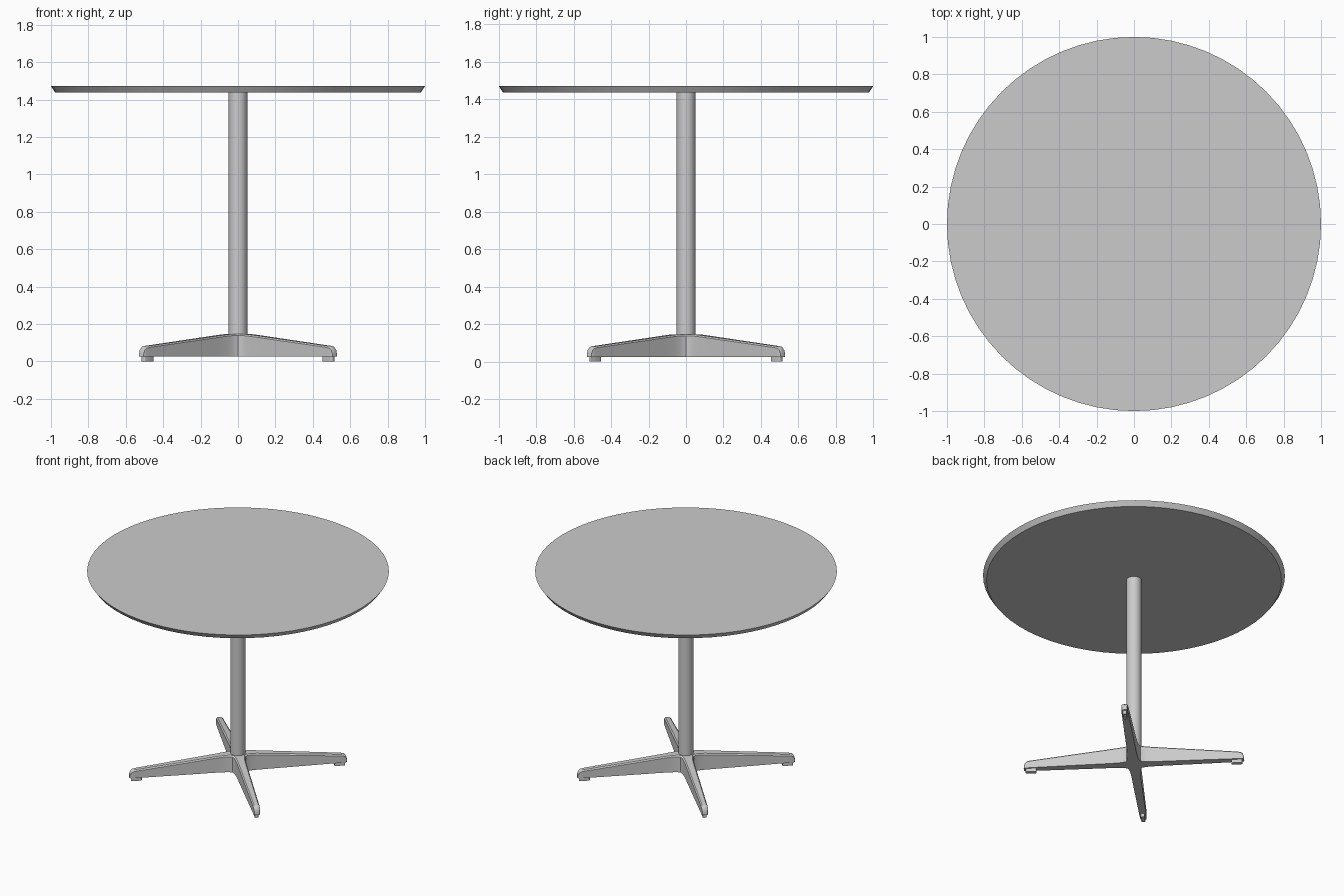
import bpy, bmesh, math
from mathutils import Matrix, Vector

if "Cube" in bpy.data.objects:
    bpy.data.objects.remove(bpy.data.objects["Cube"], do_unlink=True)

GREY = (0.6, 0.6, 0.6, 1)
grey = bpy.data.materials.new("light_grey")
grey.use_nodes = True
grey.diffuse_color = GREY
grey.node_tree.nodes["Principled BSDF"].inputs["Base Color"].default_value = GREY


def finish(bm, name, angle=30):
    bmesh.ops.remove_doubles(bm, verts=bm.verts, dist=0.0005)
    bmesh.ops.recalc_face_normals(bm, faces=bm.faces)
    mesh = bpy.data.meshes.new(name)
    bm.to_mesh(mesh)
    bm.free()
    mesh.materials.append(grey)
    obj = bpy.data.objects.new(name, mesh)
    bpy.context.collection.objects.link(obj)
    bpy.ops.object.select_all(action='DESELECT')
    obj.select_set(True)
    bpy.context.view_layer.objects.active = obj
    bpy.ops.object.shade_smooth_by_angle(angle=math.radians(angle))
    return obj


def lathe(name, bottom_r, top_r, z0, z1, sides):
    bm = bmesh.new()
    bmesh.ops.create_cone(bm, cap_ends=True, segments=sides, radius1=bottom_r,
                          radius2=top_r, depth=z1 - z0,
                          matrix=Matrix.Translation((0, 0, (z0 + z1) / 2)))
    return finish(bm, name)


# Round top with an undercut edge, and the column
lathe("table_top", 0.977, 1.0, 1.437, 1.471, 64)
lathe("column", 0.05, 0.05, 0.13, 1.437, 32)

# Four-armed base: stations of (radius, half width, top height) along one arm
BOTTOM, BEVEL = 0.025, 0.008
stations = [(0.046, 0.046, 0.146), (0.06, 0.04, 0.146), (0.085, 0.035, 0.145),
            (0.12, 0.032, 0.142), (0.18, 0.03, 0.136), (0.4, 0.027, 0.113),
            (0.69, 0.022, 0.083), (0.713, 0.021, 0.078), (0.724, 0.019, 0.068),
            (0.73, 0.017, 0.05), (0.732, 0.016, BOTTOM)]


def section(r, w, top, hub):
    if top <= BOTTOM:
        return [Vector((r, s * w, BOTTOM)) for s in (1, 1, 1, -1, -1, -1)]
    inset = r - BEVEL if hub else r
    half = [Vector((r, w, BOTTOM)), Vector((r, w, top - BEVEL)),
            Vector((inset, w - BEVEL, top))]
    return half + [Vector((p.x, -p.y, p.z)) for p in reversed(half)]


base = bmesh.new()
caps = {0: [], 2: []}
for arm in range(4):
    turn = Matrix.Rotation(math.radians(45 + 90 * arm), 3, 'Z')
    rings = []
    for i, (r, w, top) in enumerate(stations):
        pts = section(r, w, top, i == 0)
        if i == len(stations) - 1:
            pts = [pts[0]] * 3 + [pts[-1]] * 3
        rings.append([base.verts.new(turn @ p) for p in pts])
    for a, b in zip(rings, rings[1:]):
        for k in range(6):
            n = (k + 1) % 6
            base.faces.new((a[k], a[n], b[n], b[k]))
    for k in caps:
        caps[k].append(rings[0][5 - k])
for loop in caps.values():
    base.faces.new(loop)
bmesh.ops.dissolve_degenerate(base, dist=0.0001, edges=base.edges)
finish(base, "base", 40)

# Glide pads under the arm tips
for arm, label in enumerate(("back_left", "back_right", "front_right", "front_left")):
    pad = bmesh.new()
    place = (Matrix.Rotation(math.radians(45 + 90 * arm), 4, 'Z')
             @ Matrix.Translation((0.684, 0, 0.014))
             @ Matrix.Diagonal((0.072, 0.026, 0.028, 1)))
    bmesh.ops.create_cube(pad, size=1, matrix=place)
    uprights = [e for e in pad.edges
                if abs(e.verts[0].co.z - e.verts[1].co.z) > 0.01]
    bmesh.ops.bevel(pad, geom=uprights, offset=0.008, segments=3,
                    profile=0.5, affect='EDGES')
    finish(pad, "glide_" + label)
